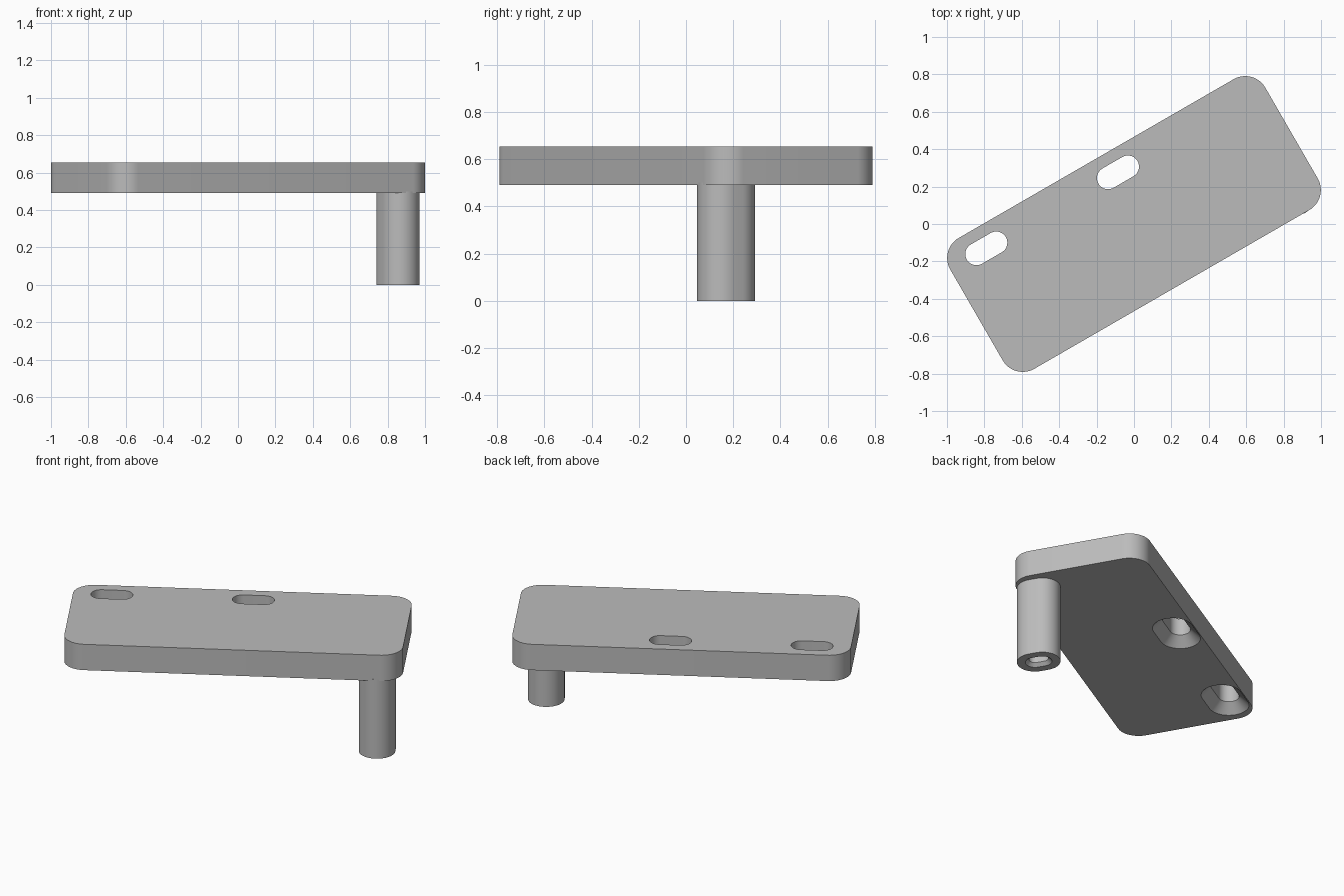
import bpy, bmesh
from math import sin, cos, pi, radians
from mathutils import Matrix

cube = bpy.data.objects.get("Cube")
if cube:
    bpy.data.objects.remove(cube)

grey = bpy.data.materials.new("plain grey")
grey.use_nodes = True
colour = (0.5, 0.5, 0.5, 1)
grey.diffuse_color = colour
grey.node_tree.nodes["Principled BSDF"].inputs["Base Color"].default_value = colour

TILT = Matrix.Rotation(radians(30), 4, "Z")   # the whole bracket is turned about z
PLATE_BOTTOM, PLATE_TOP = 0.49, 0.653
STEPS = 16                                    # segments per rounded corner


def rounded_outline(half_u, half_v, radius):
    """Rounded rectangle; half_u and half_v locate the corner centres."""
    points = []
    for i, (su, sv) in enumerate([(1, 1), (-1, 1), (-1, -1), (1, -1)]):
        for k in range(STEPS + 1):
            a = (i + k / STEPS) * pi / 2
            points.append((su * half_u + radius * cos(a), sv * half_v + radius * sin(a)))
    return points


def loft(name, centre, half_u, half_v, rings):
    """Closed solid through rounded rings given as (radius, z)."""
    bm = bmesh.new()
    loops = [[bm.verts.new((centre[0] + u, centre[1] + v, z))
              for u, v in rounded_outline(half_u, half_v, radius)]
             for radius, z in rings]
    n = len(loops[0])
    for low, high in zip(loops, loops[1:]):
        for i in range(n):
            j = (i + 1) % n
            bm.faces.new((low[i], low[j], high[j], high[i]))
    bm.faces.new(loops[0])
    bm.faces.new(loops[-1])
    bmesh.ops.remove_doubles(bm, verts=bm.verts, dist=1e-5)
    bmesh.ops.recalc_face_normals(bm, faces=bm.faces)
    bmesh.ops.transform(bm, matrix=TILT, verts=bm.verts)
    mesh = bpy.data.meshes.new(name)
    bm.to_mesh(mesh)
    bm.free()
    mesh.materials.append(grey)
    obj = bpy.data.objects.new(name, mesh)
    bpy.context.collection.objects.link(obj)
    return obj


# Rounded plate
plate = loft("plate", (0, 0), 0.8485, 0.28, [(0.124, PLATE_BOTTOM), (0.124, PLATE_TOP)])

# Slots through the plate, countersunk from below
slot_r, sink = 0.0595, 0.057
for u in (-0.749, 0.064):
    cutter = loft("slot_cutter", (u, 0.282), 0.061, 0, [
        (slot_r + sink + 0.02, PLATE_BOTTOM - 0.02),
        (slot_r, PLATE_BOTTOM + sink),
        (slot_r, PLATE_TOP + 0.05)])
    cutter.hide_render = True
    cut = plate.modifiers.new("slot", "BOOLEAN")
    cut.operation = "DIFFERENCE"
    cut.solver = "EXACT"
    cut.object = cutter
    bpy.context.view_layer.objects.active = plate
    bpy.ops.object.modifier_apply(modifier=cut.name)
    bpy.data.objects.remove(cutter)

# Slightly oval post with a chamfered blind bore in its foot
post = loft("post", (0.825, -0.28), 0, 0.022, [
    (0.104, PLATE_BOTTOM + 0.01), (0.104, 0),
    (0.056, 0), (0.036, 0.02), (0.036, 0.3)])

# Smooth curved walls, sharp rims
bpy.ops.object.select_all(action="DESELECT")
for obj in (plate, post):
    obj.select_set(True)
bpy.context.view_layer.objects.active = plate
bpy.ops.object.shade_smooth_by_angle(angle=radians(30))
